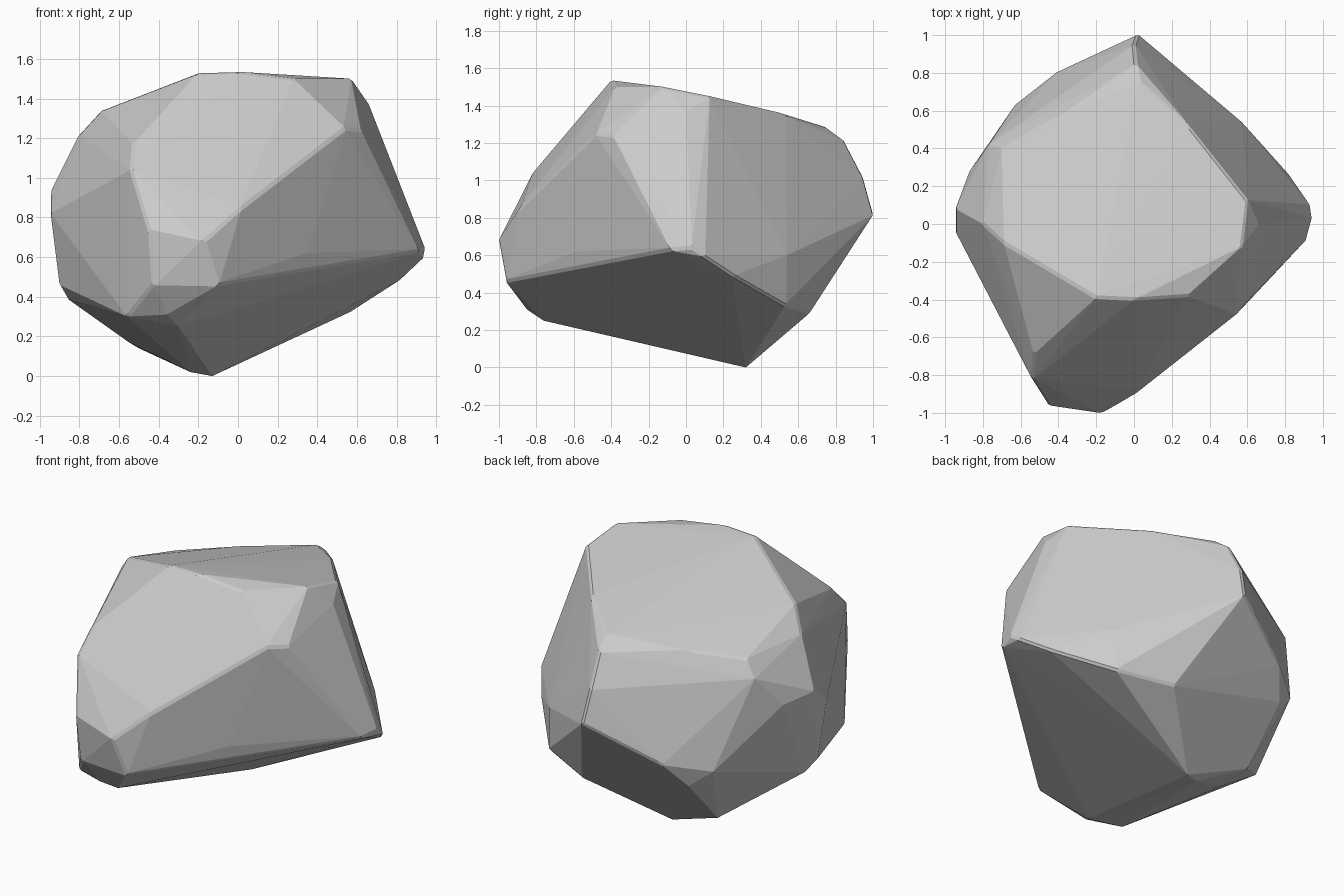
import bpy, bmesh

# Corner points of the boulder, grouped by the facet rim they belong to
top_rim = [(-.69, -.1, 1.34), (-.2, -.39, 1.53), (0, -.4, 1.535), (.28, -.38, 1.5),
           (.57, -.12, 1.5), (.6, .13, 1.45), (.3, .51, 1.36), (.03, .75, 1.285),
           (-.13, .72, 1.23), (-.4, .57, 1.23), (-.7, .4, 1.19)]
front_rim = [(-.53, -.69, 1.17), (-.54, -.82, 1.04), (-.45, -.96, .74), (-.17, -1, .68),
             (.02, -.89, .85), (.54, -.48, 1.25), (.62, -.39, 1.24)]
right_corner = [(.66, 0, 1.37), (.945, .03, .64), (.915, -.08, .63), (.935, .1, .59),
                (.83, .25, .49), (.57, .54, .6)]
back_tip = [(.01, .85, 1.21), (0, .95, 1.02), (.02, 1.005, .82)]
left_rim = [(-.945, -.04, .82), (-.945, .08, .93), (-.8, .0, 1.22), (-.77, .42, 1.09),
            (-.87, .28, .9), (-.63, .63, .55), (-.5, .69, .45), (-.4, .81, .6),
            (-.9, -.02, .46), (-.86, .05, .39)]
under_rim = [(.35, -.59, .62), (-.1, -.96, .46), (-.43, -.94, .46), (-.36, -.85, .31),
             (-.56, -.77, .3), (-.3, -.76, .25), (-.55, .12, .17), (-.5, .4, .14),
             (-.24, .27, .02), (-.13, .32, 0), (.58, .53, .33), (.26, .66, .29)]

# Boulder: one flat-faced hull shrink-wrapped round the corner points
bm = bmesh.new()
for p in top_rim + front_rim + right_corner + back_tip + left_rim + under_rim:
    bm.verts.new(p)
bmesh.ops.convex_hull(bm, input=bm.verts[:])
bmesh.ops.delete(bm, geom=[v for v in bm.verts if not v.link_faces], context='VERTS')
bmesh.ops.recalc_face_normals(bm, faces=bm.faces[:])
mesh = bpy.data.meshes.new("boulder")
bm.to_mesh(mesh)
bm.free()
boulder = bpy.data.objects.new("boulder", mesh)
bpy.context.collection.objects.link(boulder)

# Slightly worn edges
wear = boulder.modifiers.new("worn_edges", 'BEVEL')
wear.width = .012
wear.segments = 1
wear.limit_method = 'ANGLE'
wear.angle_limit = .6
